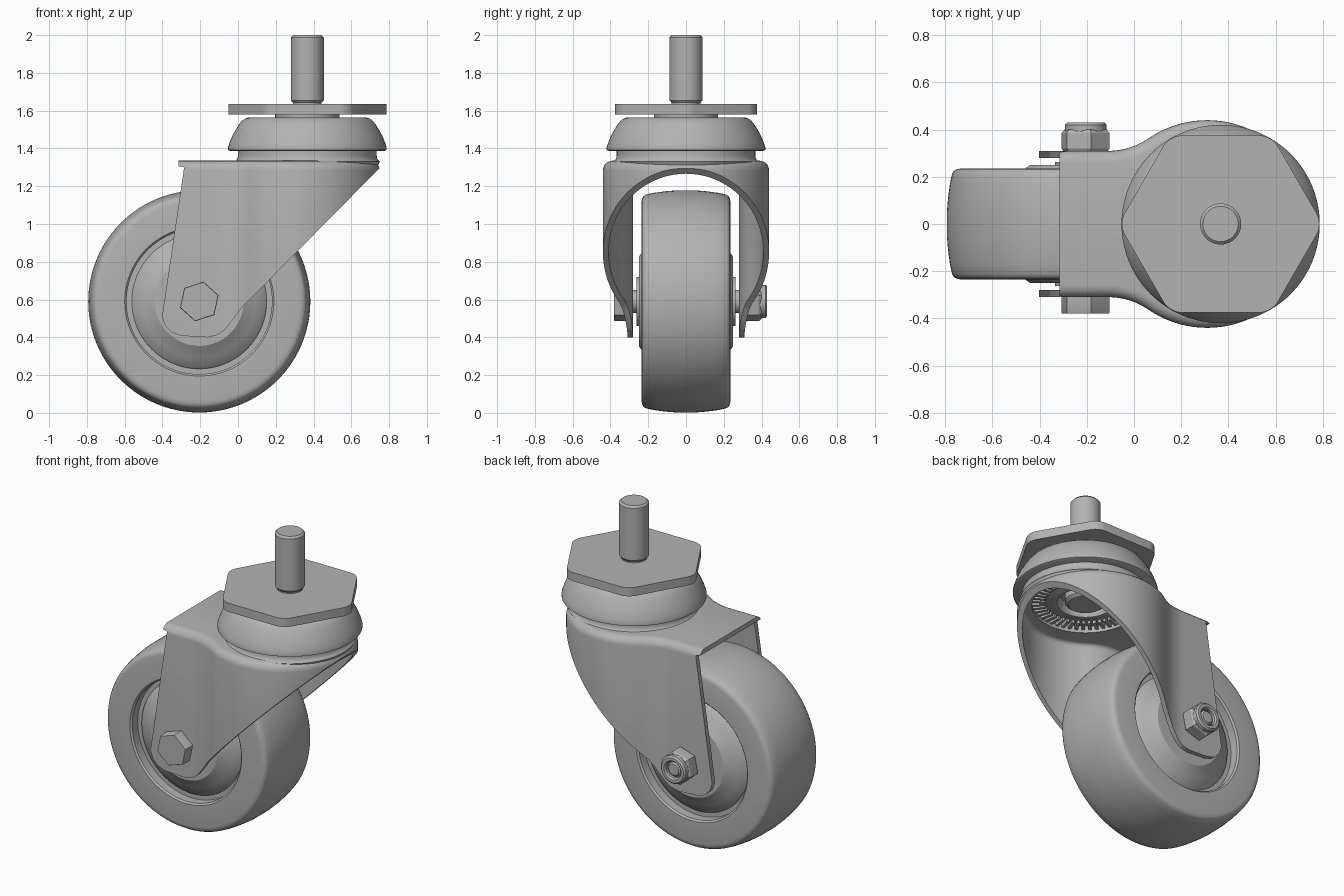
import bpy, bmesh, math
from mathutils import Matrix, Vector

cube = bpy.data.objects.get("Cube")
if cube:
    bpy.data.objects.remove(cube)

grey = bpy.data.materials.new("plain_grey")
grey.use_nodes = True
grey.diffuse_color = (0.45, 0.45, 0.45, 1)
grey.node_tree.nodes["Principled BSDF"].inputs["Base Color"].default_value = (0.45, 0.45, 0.45, 1)

SWIVEL = Matrix.Translation((0.367, 0, 0))
AXLE = Matrix.Translation((-0.205, 0, 0.59)) @ Matrix.Rotation(-math.pi / 2, 4, 'X')


def finish(name, bm, matrix=Matrix()):
    bmesh.ops.recalc_face_normals(bm, faces=bm.faces)
    mesh = bpy.data.meshes.new(name)
    bm.to_mesh(mesh)
    bm.free()
    mesh.transform(matrix)
    mesh.materials.append(grey)
    obj = bpy.data.objects.new(name, mesh)
    bpy.context.collection.objects.link(obj)
    return obj


def smooth(obj):
    bpy.ops.object.select_all(action='DESELECT')
    obj.select_set(True)
    bpy.context.view_layer.objects.active = obj
    bpy.ops.object.shade_smooth_by_angle(angle=math.radians(32))


def lathe(name, profile, matrix, steps=72, closed=False, phase=0.0):
    """Turn (radius, height) points around the local z axis."""
    bm = bmesh.new()
    rings = []
    for i in range(steps):
        a = phase + math.tau * i / steps
        rings.append([bm.verts.new((r * math.cos(a), r * math.sin(a), h)) for r, h in profile])
    n = len(profile)
    for i in range(steps):
        a, b = rings[i], rings[(i + 1) % steps]
        for j in range(n if closed else n - 1):
            k = (j + 1) % n
            bm.faces.new((a[j], b[j], b[k], a[k]))
    bmesh.ops.remove_doubles(bm, verts=bm.verts, dist=1e-5)
    obj = finish(name, bm, matrix)
    smooth(obj)
    return obj


def prism(name, points, offset, bevel_top=0.0):
    """Extrude a flat outline, optionally rounding the rim of the far end."""
    bm = bmesh.new()
    face = bm.faces.new([bm.verts.new(p) for p in points])
    ext = bmesh.ops.extrude_face_region(bm, geom=[face], use_keep_orig=True)["geom"]
    bmesh.ops.translate(bm, vec=offset, verts=[g for g in ext if isinstance(g, bmesh.types.BMVert)])
    if bevel_top:
        rim = [g for g in ext if isinstance(g, bmesh.types.BMEdge)]
        bmesh.ops.bevel(bm, geom=rim, offset=bevel_top, segments=5, profile=0.5, affect='EDGES')
    return finish(name, bm)


def boolean(obj, cutter, operation):
    mod = obj.modifiers.new("cut", 'BOOLEAN')
    mod.object, mod.operation, mod.solver = cutter, operation, 'EXACT'
    bpy.context.view_layer.objects.active = obj
    bpy.ops.object.modifier_apply(modifier=mod.name)
    bpy.data.objects.remove(cutter)


def mirrored(half):
    return half + [(r, -h) for r, h in reversed(half)]


# Wheel: crowned tyre and dished hub
tyre = [(0.385, 0.16), (0.385, 0.225), (0.395, 0.235), (0.53, 0.235), (0.546, 0.232),
        (0.558, 0.225), (0.566, 0.212), (0.575, 0.17), (0.583, 0.11), (0.588, 0.05)]
lathe("tyre", mirrored(tyre), AXLE, steps=96, closed=True)
hub = [(0, 0.262), (0.13, 0.262), (0.13, 0.25), (0.235, 0.25), (0.25, 0.24),
       (0.30, 0.205), (0.35, 0.18), (0.357, 0.17), (0.39, 0.17)]
lathe("wheel_hub", mirrored(hub), AXLE, steps=96)

# Axle, bolt head, nut and its collar
lathe("axle", mirrored([(0, 0.32), (0.06, 0.32)]), AXLE, steps=32)
turn = math.radians(-18)
lathe("bolt_head", [(0, -0.38), (0.104, -0.38), (0.107, -0.375), (0.107, -0.305), (0, -0.305)],
      AXLE, steps=6, phase=turn)
lathe("axle_nut", [(0, 0.305), (0.096, 0.305), (0.107, 0.32), (0.107, 0.385), (0.095, 0.4), (0, 0.4)],
      AXLE, steps=6, phase=turn)
lathe("nut_collar", [(0.052, 0.39), (0.088, 0.39), (0.088, 0.42), (0.078, 0.43), (0.06, 0.43), (0.052, 0.42)],
      AXLE, steps=40, closed=True)
lathe("bolt_end", [(0, 0.39), (0.045, 0.39), (0.045, 0.41), (0.035, 0.418), (0, 0.418)], AXLE, steps=32)


# Fork: pressed sheet with straight legs flaring into a round crown
def crown_outline(inset, back, z):
    centre, radius, leg, fillet = Vector((0.31, 0)), 0.44, 0.31, 0.3
    fy = leg + fillet
    fx = centre.x - math.sqrt((radius + fillet) ** 2 - fy ** 2)
    meet = math.atan2(fy, fx - centre.x)
    pts = [(back, leg - inset)]
    for i in range(13):
        a = -math.pi / 2 + (meet - math.pi / 2) * i / 12
        pts.append((fx + (fillet + inset) * math.cos(a), fy + (fillet + inset) * math.sin(a)))
    for i in range(1, 33):
        a = meet * (1 - i / 32)
        pts.append((centre.x + (radius - inset) * math.cos(a), (radius - inset) * math.sin(a)))
    pts += [(x, -y) for x, y in reversed(pts[:-1])]
    return [(x, y, z) for x, y in pts]


fork = prism("fork", crown_outline(0, -0.5, 0.3), (0, 0, 1.035), 0.05)
boolean(fork, prism("fork_hollow", crown_outline(0.03, -0.7, 0.2), (0, 0, 1.105), 0.025), 'DIFFERENCE')
side = [(-0.315, 1.4), (0.852, 1.4), (0.02, 0.557), (-0.03, 0.49), (-0.07, 0.44), (-0.11, 0.412),
        (-0.16, 0.40), (-0.30, 0.408), (-0.35, 0.425), (-0.385, 0.46), (-0.402, 0.51),
        (-0.285, 1.30), (-0.315, 1.305)]
boolean(fork, prism("fork_side", [(x, -0.6, z) for x, z in side], (0, 1.2, 0)), 'INTERSECT')
boolean(fork, lathe("fork_hole", [(0, 1.2), (0.31, 1.2), (0.31, 1.5), (0, 1.5)], SWIVEL), 'DIFFERENCE')
smooth(fork)

# Swivel neck and toothed race seen from below
lathe("swivel_neck", [(0.31, 1.305), (0.375, 1.312), (0.385, 1.33), (0.375, 1.338), (0.369, 1.35),
                      (0.367, 1.365), (0.367, 1.395), (0.31, 1.395)], SWIVEL, closed=True)
lathe("bearing_race", [(0.315, 1.35), (0.22, 1.34), (0.19, 1.325), (0.165, 1.325), (0.15, 1.36),
                       (0.15, 1.39), (0.315, 1.39)], SWIVEL, closed=True)
bm = bmesh.new()
for i in range(48):
    place = (Matrix.Rotation(math.tau * i / 48, 4, 'Z') @ Matrix.Translation((0.275, 0, 1.337))
             @ Matrix.Diagonal((0.08, 0.018, 0.03, 1)))
    bmesh.ops.create_cube(bm, size=1, matrix=place)
finish("race_teeth", bm, SWIVEL)
lathe("kingpin", [(0, 1.315), (0.1, 1.315), (0.12, 1.33), (0.12, 1.4), (0, 1.4)], SWIVEL, steps=48)

# Domed bearing cap with a raised seat
lathe("bearing_cap", [(0, 1.387), (0.41, 1.387), (0.42, 1.392), (0.42, 1.405), (0.412, 1.43),
                      (0.398, 1.465), (0.38, 1.498), (0.362, 1.527), (0.347, 1.546), (0.33, 1.558),
                      (0.31, 1.565), (0.17, 1.565), (0.17, 1.58), (0, 1.58)], SWIVEL, steps=96)

# Hexagonal plate with rounded corners
bm = bmesh.new()
bmesh.ops.create_cone(bm, cap_ends=True, segments=6, radius1=0.433, radius2=0.433, depth=0.055,
                      matrix=Matrix.Translation((0, 0, 1.6075)) @ Matrix.Rotation(math.pi / 6, 4, 'Z'))
if max(v.co.x for v in bm.verts) < 0.42:
    bmesh.ops.rotate(bm, verts=bm.verts, matrix=Matrix.Rotation(math.pi / 6, 3, 'Z'))
corners = [e for e in bm.edges if abs(e.verts[0].co.z - e.verts[1].co.z) > 0.01]
bmesh.ops.bevel(bm, geom=corners, offset=0.05, segments=6, profile=0.5, affect='EDGES')
smooth(finish("hex_plate", bm, SWIVEL))

# Mounting stem
lathe("stem", [(0, 1.57), (0.076, 1.57), (0.076, 1.642), (0.087, 1.655), (0.087, 1.988),
               (0.075, 2.0), (0, 2.0)], SWIVEL, steps=48)
